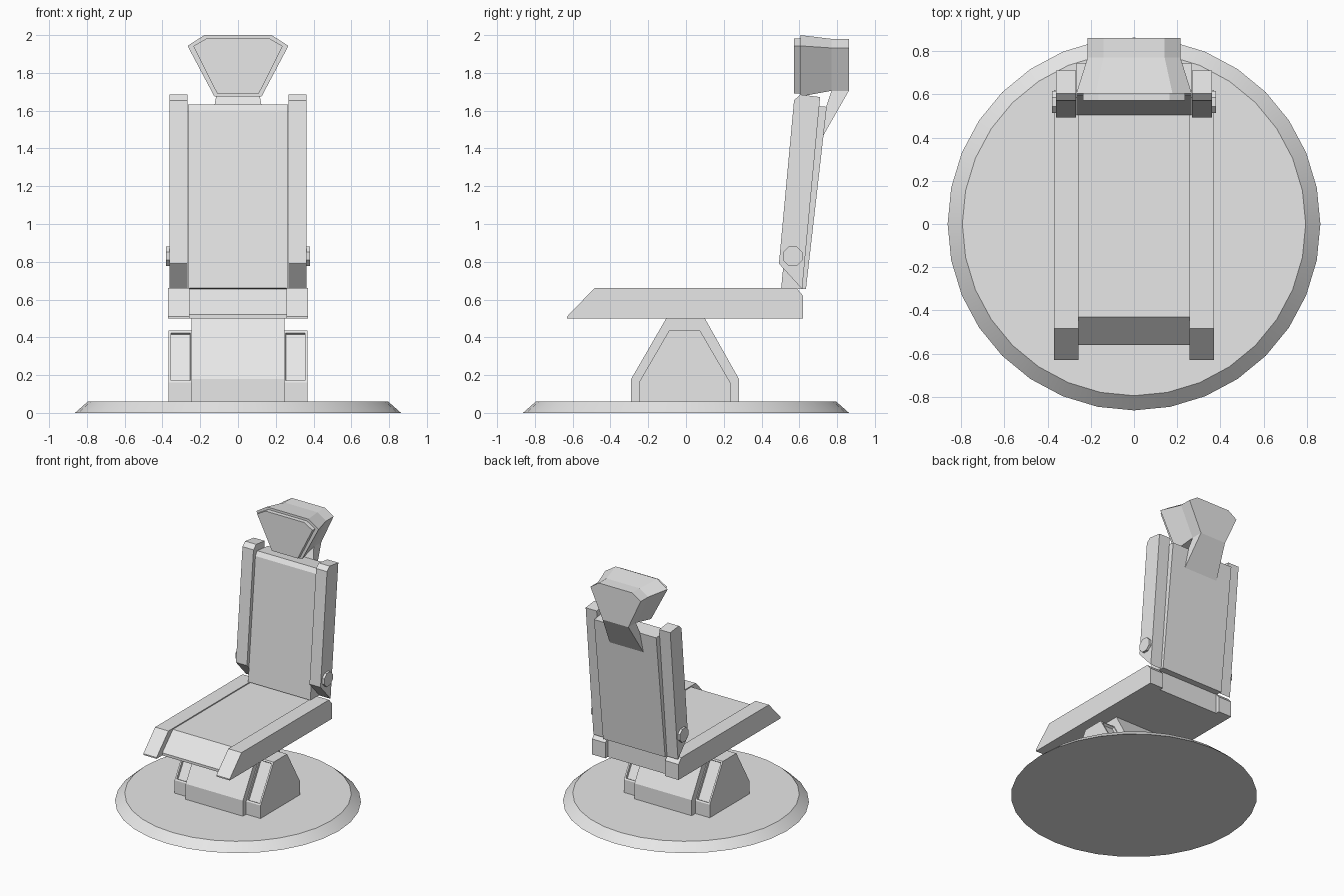
import bpy, bmesh, math

cube = bpy.data.objects.get("Cube")
if cube:
    bpy.data.objects.remove(cube, do_unlink=True)

grey = bpy.data.materials.new("light grey")
grey.use_nodes = True
grey.diffuse_color = (0.8, 0.8, 0.8, 1)
grey.node_tree.nodes["Principled BSDF"].inputs["Base Color"].default_value = (0.8, 0.8, 0.8, 1)


def finish(name, bm, mirror=False):
    bmesh.ops.recalc_face_normals(bm, faces=bm.faces[:])
    mesh = bpy.data.meshes.new(name)
    bm.to_mesh(mesh)
    bm.free()
    mesh.materials.append(grey)
    ob = bpy.data.objects.new(name, mesh)
    bpy.context.collection.objects.link(ob)
    if mirror:
        ob.modifiers.new("Mirror", 'MIRROR')
    return ob


def loft(rings):
    """Closed solid through rings that share a vertex count."""
    bm = bmesh.new()
    loops = [[bm.verts.new(p) for p in ring] for ring in rings]
    for a, b in zip(loops, loops[1:]):
        for i in range(len(a)):
            j = (i + 1) % len(a)
            bm.faces.new((a[i], a[j], b[j], b[i]))
    bm.faces.new(loops[0])
    bm.faces.new(loops[-1])
    bmesh.ops.recalc_face_normals(bm, faces=bm.faces[:])
    return bm


def prism(profile, x0, x1):
    """Side profile of (y, z) points carried from x0 to x1."""
    return loft([[(x, y, z) for y, z in profile] for x in (x0, x1)])


# Round floor plate with a sloping rim
bm = bmesh.new()
bmesh.ops.create_cone(bm, cap_ends=True, segments=32, radius1=0.863, radius2=0.795, depth=0.06)
bmesh.ops.translate(bm, verts=bm.verts[:], vec=(0, 0, 0.03))
plate = finish("floor_plate", bm)
bpy.context.view_layer.objects.active = plate
plate.select_set(True)
bpy.ops.object.shade_smooth_by_angle(angle=math.radians(25))
plate.select_set(False)

# Pedestal core and its flanking blocks with recessed sloping faces
finish("pedestal_core", prism([(-0.29, 0.05), (-0.29, 0.18), (-0.105, 0.5), (0.1, 0.5),
                               (0.28, 0.18), (0.28, 0.05)], -0.245, 0.245))
bm = prism([(-0.25, 0.05), (-0.25, 0.16), (-0.09, 0.435), (0.075, 0.435),
            (0.235, 0.16), (0.235, 0.05)], 0.24, 0.368)
bm.normal_update()
slopes = [f for f in bm.faces if 0.2 < f.normal.z < 0.9]
bmesh.ops.inset_individual(bm, faces=slopes, thickness=0.018)
bmesh.ops.inset_individual(bm, faces=slopes, thickness=0.002, depth=-0.018)
finish("pedestal_side", bm, True)

# Seat
finish("seat_cushion", prism([(-0.56, 0.5), (-0.56, 0.52), (-0.43, 0.652), (0.59, 0.652),
                              (0.59, 0.5)], -0.257, 0.257))
finish("seat_rail", prism([(-0.63, 0.5), (-0.63, 0.51), (-0.485, 0.66), (0.585, 0.66),
                           (0.62, 0.62), (0.62, 0.5)], 0.256, 0.37), True)

# Reclined back
finish("back_panel", prism([(0.504, 0.66), (0.593, 1.6), (0.615, 1.633), (0.745, 1.62),
                            (0.635, 0.655)], -0.266, 0.266))
finish("back_rail", prism([(0.492, 0.79), (0.572, 1.655), (0.605, 1.685), (0.71, 1.672),
                           (0.615, 0.655)], 0.268, 0.362), True)

# Hinge bolts
bolt = [(0.565 + 0.056 * math.cos(math.pi * (i + 0.5) / 4),
         0.83 + 0.056 * math.sin(math.pi * (i + 0.5) / 4)) for i in range(8)]
finish("hinge_bolt", prism(bolt, 0.35, 0.38), True)


# Headrest, a six-sided block stepped at the front and narrowed at the rear
def hexagon(y, low, wide, top, z0, z1, z2):
    half = [(low, z0), (wide, z1), (top, z2)]
    return [(x, y, z) for x, z in half] + [(-x, y, z) for x, z in reversed(half)]


pad = (0.11, 0.237, 0.165, 1.69, 1.942, 1.983)
finish("headrest_pad", loft([hexagon(0.572, *pad), hexagon(0.62, *pad)]))
finish("headrest", loft([hexagon(0.605, 0.125, 0.267, 0.178, 1.675, 1.943, 2.0),
                         hexagon(0.77, 0.11, 0.215, 0.142, 1.705, 1.932, 1.98),
                         hexagon(0.862, 0.11, 0.215, 0.142, 1.705, 1.932, 1.98)]))

# Neck bracket joining the headrest to the back
finish("headrest_neck", loft([[(-0.145, 0.725, 1.465), (0.145, 0.725, 1.465),
                               (0.13, 0.735, 1.6), (-0.13, 0.735, 1.6)],
                              [(-0.11, 0.862, 1.705), (0.11, 0.862, 1.705),
                               (0.11, 0.77, 1.705), (-0.11, 0.77, 1.705)]]))
